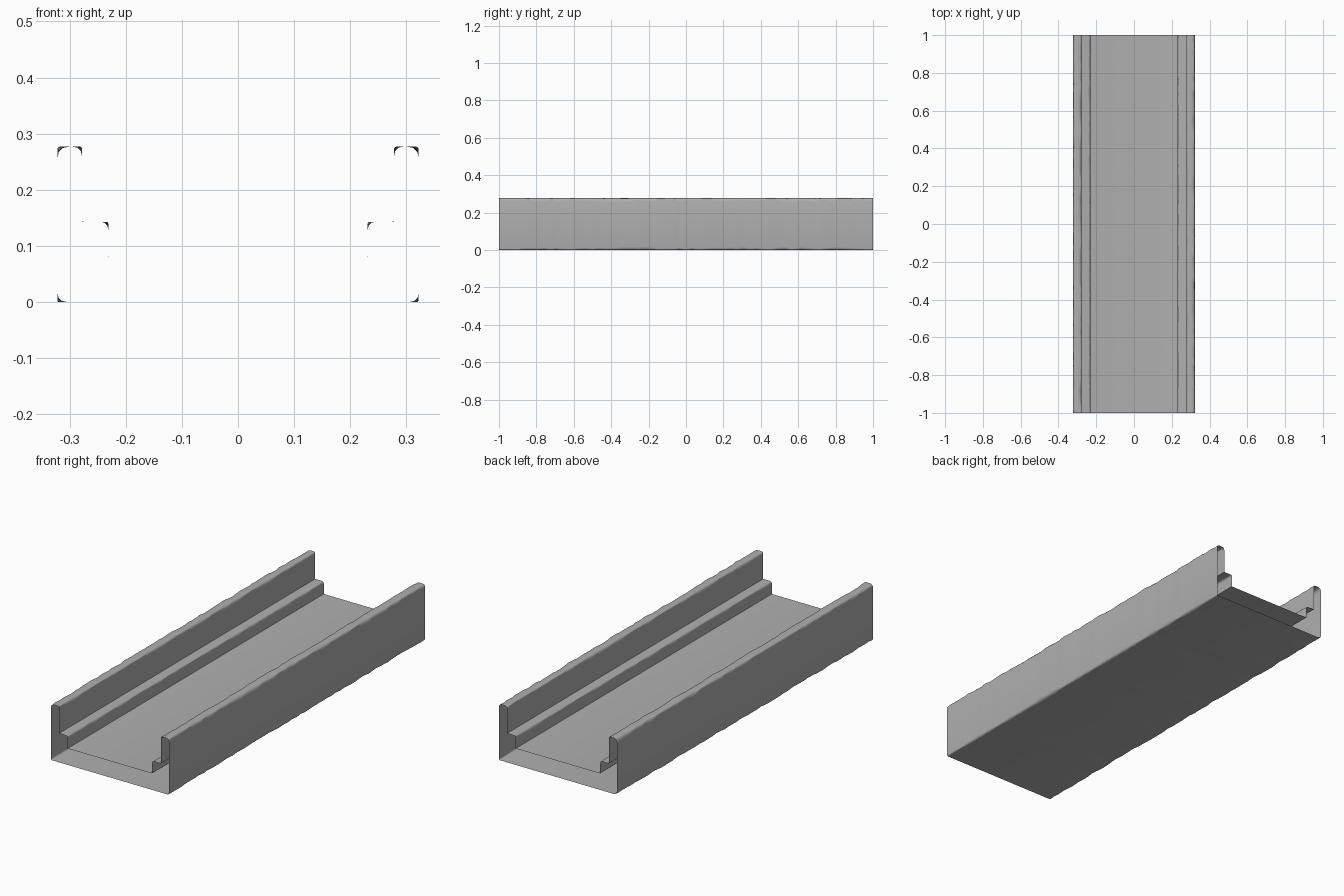
import bpy, bmesh, math, random
from mathutils import Vector

if "Cube" in bpy.data.objects:
    bpy.data.objects.remove(bpy.data.objects["Cube"])

random.seed(7)
SECTIONS = 64
ARC = 3

# Cross-section (x, z), counter-clockwise from bottom left, with the
# smallest and largest wear radius of each corner
right = [
    (0.322, 0.002, 0.002, 0.020),   # bottom outer edge
    (0.322, 0.279, 0.003, 0.024),   # wall top, outer
    (0.278, 0.279, 0.003, 0.019),   # wall top, inner
    (0.278, 0.145, 0.001, 0.003),   # wall foot
    (0.231, 0.145, 0.003, 0.016),   # ledge edge
    (0.231, 0.083, 0.001, 0.003),   # ledge foot
]
left = [(-x, z, a, b) for x, z, a, b in reversed(right)]
corners = right + left


def rounded(p_prev, p, p_next, r):
    """Points of a worn corner, as a small quadratic curve."""
    a = p + (p_prev - p).normalized() * r
    b = p + (p_next - p).normalized() * r
    pts = []
    for i in range(ARC + 1):
        t = i / ARC
        pts.append(a * (1 - t) ** 2 + p * (2 * t * (1 - t)) + b * t * t)
    return pts


def section(radii):
    pts = [Vector((c[0], c[1])) for c in corners]
    n = len(pts)
    out = []
    for i, r in enumerate(radii):
        out += rounded(pts[i - 1], pts[i], pts[(i + 1) % n], r)
    return out


# Loft the worn section along y, leaving both ends open
bm = bmesh.new()
rings = []
wear = [random.random() for _ in corners]
for s in range(SECTIONS + 1):
    y = -1 + 2 * s / SECTIONS
    if 0 < s < SECTIONS:
        y += random.uniform(-0.008, 0.008)
    wear = [0.3 * w + 0.7 * random.random() for w in wear]
    radii = [lo + (hi - lo) * w for w, (_, _, lo, hi) in zip(wear, corners)]
    rings.append([bm.verts.new((p.x, y, p.y)) for p in section(radii)])

for r0, r1 in zip(rings, rings[1:]):
    n = len(r0)
    for i in range(n):
        j = (i + 1) % n
        bm.faces.new((r0[i], r1[i], r1[j], r0[j]))

# Rest the trough on the ground
low = min(v.co.z for v in bm.verts)
for v in bm.verts:
    v.co.z -= low

mesh = bpy.data.meshes.new("stone_channel")
bm.to_mesh(mesh)
bm.free()

# Dark grey stone
stone = bpy.data.materials.new("stone")
stone.diffuse_color = (0.43, 0.43, 0.43, 1)
stone.use_nodes = True
stone.node_tree.nodes["Principled BSDF"].inputs["Base Color"].default_value = stone.diffuse_color
mesh.materials.append(stone)

channel = bpy.data.objects.new("stone_channel", mesh)
bpy.context.collection.objects.link(channel)
bpy.context.view_layer.objects.active = channel
channel.select_set(True)
bpy.ops.object.shade_smooth_by_angle(angle=math.radians(60))
